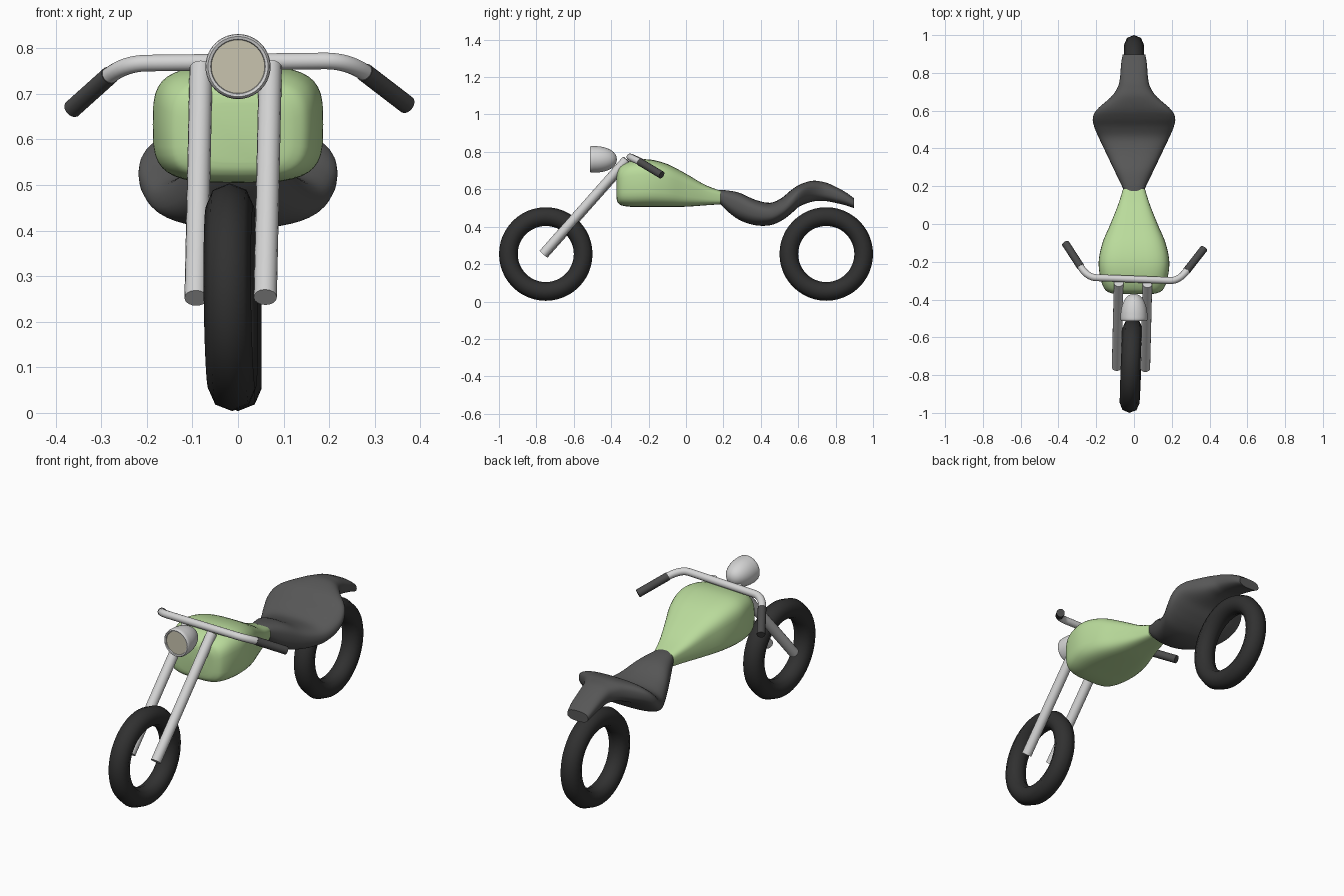
import bpy, bmesh, math
from mathutils import Matrix, Vector

if "Cube" in bpy.data.objects:
    bpy.data.objects.remove(bpy.data.objects["Cube"])


def mat(name, rgb):
    m = bpy.data.materials.new(name)
    m.diffuse_color = (*rgb, 1)
    m.use_nodes = True
    m.node_tree.nodes["Principled BSDF"].inputs["Base Color"].default_value = m.diffuse_color
    return m


GREEN = mat("pale green paint", (0.49, 0.71, 0.33))
SEAT = mat("dark grey leather", (0.095, 0.095, 0.095))
RUBBER = mat("black rubber", (0.03, 0.03, 0.03))
GRIP = mat("grip grey", (0.07, 0.07, 0.07))
CHROME = mat("light grey metal", (0.66, 0.66, 0.66))
LENS = mat("cream lens", (0.58, 0.55, 0.43))

# Slight turn of the steering about its leaning axis
PIVOT = Matrix.Translation((0, -0.2, 0.7))
STEER = PIVOT @ Matrix.Rotation(math.radians(-2.3), 4, Vector((0, 0.3, 0.95))) @ PIVOT.inverted()


def finish(ob, material, angle=40, steer=False):
    if steer:
        ob.data.transform(STEER)
    ob.data.materials.clear()
    ob.data.materials.append(material)
    bpy.ops.object.select_all(action='DESELECT')
    ob.select_set(True)
    bpy.context.view_layer.objects.active = ob
    bpy.ops.object.shade_smooth_by_angle(angle=math.radians(angle))
    return ob


def from_bmesh(name, bm):
    bmesh.ops.recalc_face_normals(bm, faces=bm.faces)
    me = bpy.data.meshes.new(name)
    bm.to_mesh(me)
    bm.free()
    ob = bpy.data.objects.new(name, me)
    bpy.context.collection.objects.link(ob)
    return ob


def skin(name, rings, caps=(True, True)):
    """Join closed rings of points into one surface."""
    bm = bmesh.new()
    vs = [[bm.verts.new(p) for p in r] for r in rings]
    n = len(vs[0])
    for a, b in zip(vs, vs[1:]):
        for i in range(n):
            j = (i + 1) % n
            bm.faces.new((a[i], a[j], b[j], b[i]))
    if caps[0]:
        bm.faces.new(vs[0])
    if caps[1]:
        bm.faces.new(vs[-1])
    return from_bmesh(name, bm)


def smooth_rows(rows, sub=5):
    """Catmull-Rom interpolation between stations."""
    out = []
    for i in range(len(rows) - 1):
        p = [rows[max(0, min(len(rows) - 1, i + k))] for k in (-1, 0, 1, 2)]
        for s in range(sub):
            t = s / sub
            out.append([0.5 * (2 * b + (c - a) * t + (2 * a - 5 * b + 4 * c - d) * t * t
                               + (3 * b - a - 3 * c + d) * t ** 3) for a, b, c, d in zip(*p)])
    return out + [list(rows[-1])]


def body(name, rows, power, material, n=40):
    """Loft rounded-box sections given as (y, half width, z bottom, z top)."""
    rings = []
    for y, w, z0, z1 in smooth_rows(rows):
        ring = []
        for k in range(n):
            a = 2 * math.pi * k / n
            c, s = math.cos(a), math.sin(a)
            ring.append((w * math.copysign(abs(c) ** (2 / power), c), y,
                         (z0 + z1) / 2 + (z1 - z0) / 2 * math.copysign(abs(s) ** (2 / power), s)))
        rings.append(ring)
    return finish(skin(name, rings), material)


def tube(name, pts, r, material):
    cu = bpy.data.curves.new(name, 'CURVE')
    cu.dimensions = '3D'
    cu.bevel_depth, cu.bevel_resolution, cu.use_fill_caps = r, 6, True
    sp = cu.splines.new('POLY')
    sp.points.add(len(pts) - 1)
    for p, q in zip(sp.points, pts):
        p.co = (*q, 1)
    ob = bpy.data.objects.new(name, cu)
    bpy.context.collection.objects.link(ob)
    bpy.ops.object.select_all(action='DESELECT')
    ob.select_set(True)
    bpy.context.view_layer.objects.active = ob
    bpy.ops.object.convert(target='MESH')
    return finish(bpy.context.object, material, steer=True)


# Tyres
for name, y, steer in (("front_tyre", -0.75, True), ("rear_tyre", 0.75, False)):
    rings = []
    for k in range(49):
        a = 2 * math.pi * k / 48
        ring = []
        for j in range(8):
            b = 2 * math.pi * j / 8
            r = 0.2 + 0.05 * math.cos(b)
            ring.append((0.052 * math.sin(b), y + r * math.cos(a), 0.254 + r * math.sin(a)))
        rings.append(ring)
    ob = skin(name, rings, (False, False))
    bm = bmesh.new()
    bm.from_mesh(ob.data)
    bmesh.ops.remove_doubles(bm, verts=bm.verts, dist=1e-5)
    bm.to_mesh(ob.data)
    bm.free()
    finish(ob, RUBBER, 60, steer)

# Fuel tank
body("fuel_tank", [
    (-0.371, 0.09, 0.55, 0.68), (-0.365, 0.125, 0.53, 0.703), (-0.345, 0.155, 0.514, 0.73),
    (-0.29, 0.177, 0.506, 0.753), (-0.2, 0.187, 0.505, 0.76), (-0.1, 0.167, 0.505, 0.735),
    (0, 0.125, 0.507, 0.683), (0.1, 0.085, 0.514, 0.625), (0.185, 0.058, 0.52, 0.592)],
    3.6, GREEN)

# Seat and rear fender
body("seat", [
    (0.175, 0.052, 0.532, 0.596), (0.22, 0.073, 0.484, 0.594), (0.286, 0.105, 0.436, 0.581),
    (0.37, 0.145, 0.408, 0.544), (0.45, 0.183, 0.408, 0.528), (0.51, 0.209, 0.432, 0.553),
    (0.56, 0.218, 0.468, 0.594), (0.607, 0.195, 0.508, 0.625), (0.671, 0.123, 0.533, 0.645),
    (0.72, 0.088, 0.538, 0.642), (0.767, 0.075, 0.534, 0.629), (0.848, 0.068, 0.516, 0.588),
    (0.897, 0.06, 0.5, 0.553)], 2.6, SEAT)

# Fork legs
for side, sx in (("left", -1), ("right", 1)):
    tube(side + "_fork_leg", [(sx * 0.076, -0.762, 0.253), (sx * 0.076, -0.315, 0.757)],
         0.0255, CHROME)

# Handlebar with rounded bends, and grips
corner, start, end = (Vector(p) for p in ((0.243, -0.292, 0.77), (0.28, -0.238, 0.744),
                                          (0.367, -0.116, 0.672)))
inner = Vector((0.195, -0.292, 0.77))
half = [inner * (1 - t) ** 2 + corner * 2 * t * (1 - t) + start * t * t
        for t in (i / 8 for i in range(9))]
half.append(start.lerp(end, 0.1))
mirror = [Vector((-p.x, p.y, p.z)) for p in reversed(half)]
tube("handlebar", mirror + half, 0.0185, CHROME)
for side, sx in (("left", -1), ("right", 1)):
    tube(side + "_grip", [(sx * p.x, p.y, p.z) for p in (start, end)], 0.0205, GRIP)

# Headlight shell and lens, spun about the y axis
def disc(y, r):
    return [(r * math.cos(2 * math.pi * k / 40), y, 0.76 + r * math.sin(2 * math.pi * k / 40))
            for k in range(40)]


shell = [(-0.505, 0.058), (-0.512, 0.06), (-0.514, 0.066), (-0.51, 0.07), (-0.5, 0.0715)]
shell += [(-0.49 + 0.12 * math.sin(a), 0.071 * math.cos(a) ** 0.9)
          for a in (math.pi / 2 * i / 12 for i in range(12))]
shell.append((-0.37, 0.004))
finish(skin("headlight_shell", [disc(y, r) for y, r in shell], (False, True)), CHROME, 50)
finish(skin("headlight_lens", [disc(-0.507, 0.059), disc(-0.503, 0.059)]), LENS)
